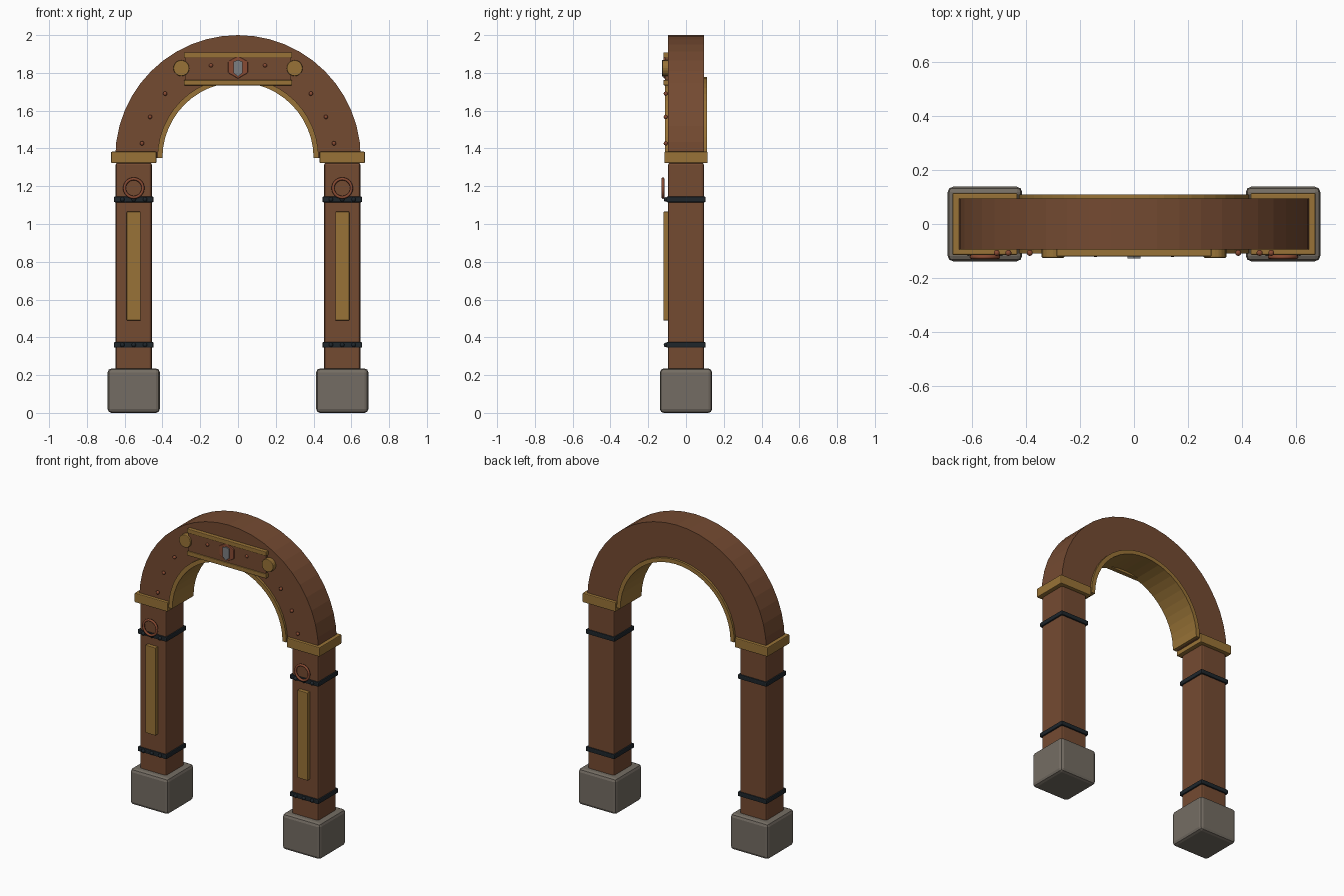
import bpy, bmesh, math

cube = bpy.data.objects.get("Cube")
if cube:
    bpy.data.objects.remove(cube, do_unlink=True)


def material(name, rgb):
    m = bpy.data.materials.new(name)
    m.use_nodes = True
    m.diffuse_color = (*rgb, 1)
    m.node_tree.nodes["Principled BSDF"].inputs["Base Color"].default_value = (*rgb, 1)
    return m


WOOD = material("brown wood", (0.175, 0.069, 0.031))
GOLD = material("aged gold", (0.315, 0.171, 0.038))
STONE = material("grey stone", (0.175, 0.152, 0.125))
IRON = material("dark iron", (0.013, 0.019, 0.024))
COPPER = material("copper", (0.25, 0.07, 0.033))
CRYSTAL = material("grey crystal", (0.2, 0.21, 0.22))


def finish(obj, name, mat, bevel=0):
    obj.name = name
    obj.data.materials.append(mat)
    if bevel:
        mod = obj.modifiers.new("bevel", "BEVEL")
        mod.width, mod.segments = bevel, 2
    return obj


def box(name, mat, x, y, z, bevel=0):
    """Box from (low, high) ranges on each axis."""
    mid = [(a + b) / 2 for a, b in (x, y, z)]
    bpy.ops.mesh.primitive_cube_add(size=1, location=mid)
    obj = bpy.context.object
    for v in obj.data.vertices:
        v.co = [c * (b - a) for c, (a, b) in zip(v.co, (x, y, z))]
    return finish(obj, name, mat, bevel)


def disc(name, mat, x, z, radius, y0, y1, sides, bevel=0):
    bpy.ops.mesh.primitive_cylinder_add(
        vertices=sides, radius=radius, depth=y1 - y0,
        location=(x, (y0 + y1) / 2, z), rotation=(math.pi / 2, 0, 0))
    return finish(bpy.context.object, name, mat, bevel)


def stud(name, mat, x, y, z, radius):
    bpy.ops.mesh.primitive_uv_sphere_add(segments=10, ring_count=6, radius=radius,
                                         location=(x, y, z))
    bpy.ops.object.shade_smooth()
    return finish(bpy.context.object, name, mat)


def prism(name, mat, outline, y0, y1):
    """Extrude an x-z outline along y."""
    bm = bmesh.new()
    face = bm.faces.new([bm.verts.new((x, y0, z)) for x, z in outline])
    geom = bmesh.ops.extrude_face_region(bm, geom=[face])["geom"]
    bmesh.ops.translate(bm, vec=(0, y1 - y0, 0),
                        verts=[g for g in geom if isinstance(g, bmesh.types.BMVert)])
    bmesh.ops.recalc_face_normals(bm, faces=bm.faces)
    mesh = bpy.data.meshes.new(name)
    bm.to_mesh(mesh)
    bm.free()
    obj = bpy.data.objects.new(name, mesh)
    bpy.context.collection.objects.link(obj)
    return finish(obj, name, mat)


def arch(name, mat, inner, outer, depth, centre=1.35, steps=24):
    def arc(r):
        return [(r * math.cos(math.pi * i / steps), centre + r * math.sin(math.pi * i / steps))
                for i in range(steps + 1)]
    return prism(name, mat, arc(outer) + arc(inner)[::-1], -depth, depth)


# Arch and its gold lining
arch("arch", WOOD, 0.415, 0.65, 0.095)
arch("arch_lining", GOLD, 0.4, 0.427, 0.11)

for side, s in (("left", 1), ("right", -1)):
    cx = 0.552 * s

    def around(half):
        return (cx - half, cx + half)

    # Post with stone foot and gold capital
    box(side + "_foot", STONE, around(0.138), (-0.138, 0.138), (0, 0.235), 0.02)
    box(side + "_post", WOOD, around(0.096), (-0.095, 0.095), (0.22, 1.325), 0.012)
    box(side + "_capital", GOLD, around(0.12), (-0.115, 0.115), (1.322, 1.383), 0.005)
    box(side + "_inlay", GOLD, around(0.037), (-0.12, -0.09), (0.49, 1.065), 0.003)

    # Riveted iron bands
    for level, z in (("lower", 0.36), ("upper", 1.13)):
        box(f"{side}_{level}_band", IRON, around(0.105), (-0.104, 0.104),
            (z - 0.015, z + 0.015), 0.006)
        for i in (-1, 0, 1):
            stud(f"{side}_{level}_band_rivet", IRON, cx + 0.06 * i, -0.106, z, 0.012)

    # Hanging ring
    bpy.ops.mesh.primitive_torus_add(major_radius=0.049, minor_radius=0.008,
                                     major_segments=24, minor_segments=8,
                                     location=(cx, -0.122, 1.19), rotation=(math.pi / 2, 0, 0))
    bpy.ops.object.shade_smooth()
    finish(bpy.context.object, side + "_ring", COPPER)

    # Studs on the arch and the plaque
    for x, z in ((0.508, 1.427), (0.465, 1.567), (0.386, 1.69)):
        stud(side + "_arch_stud", COPPER, x * s, -0.107, z, 0.0115)
    stud(side + "_plaque_stud", COPPER, 0.143 * s, -0.112, 1.84, 0.011)

    # Gold boss at the end of the plaque
    disc(side + "_boss", GOLD, 0.3 * s, 1.825, 0.042, -0.125, -0.09, 20, 0.004)

# Plaque with gold rails
box("plaque", WOOD, (-0.28, 0.28), (-0.112, -0.09), (1.75, 1.895))
for name, z in (("lower_rail", 1.748), ("upper_rail", 1.895)):
    box(name, GOLD, (-0.287, 0.287), (-0.12, -0.09), (z - 0.014, z + 0.014), 0.004)

# Crystal in a copper setting
disc("crystal_setting", COPPER, 0, 1.83, 0.06, -0.12, -0.09, 6, 0.004)
prism("crystal", CRYSTAL, [(-0.024, 1.86), (0, 1.868), (0.024, 1.86),
                           (0.024, 1.8), (0, 1.78), (-0.024, 1.8)], -0.128, -0.1)
